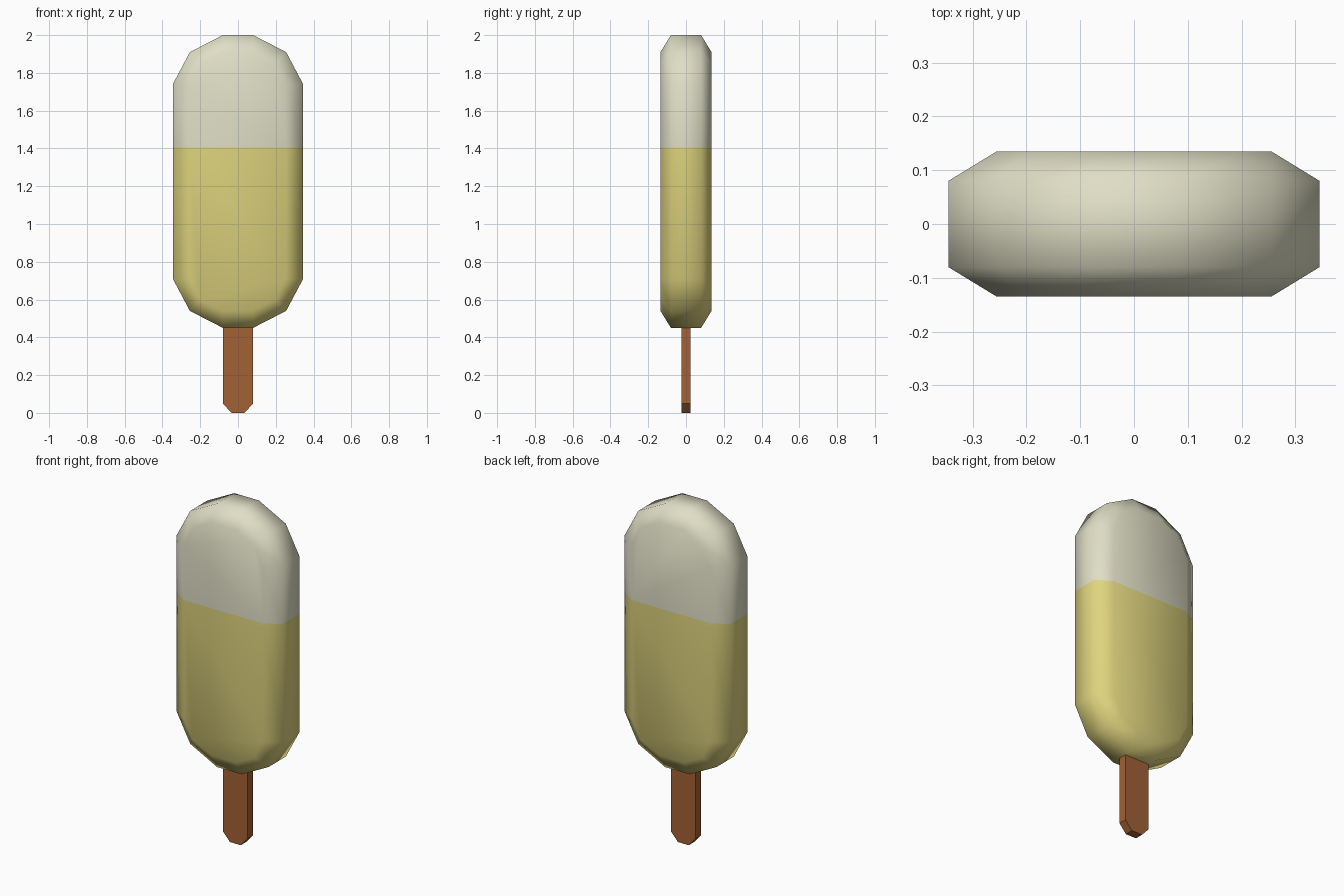
import bpy, bmesh

if "Cube" in bpy.data.objects:
    bpy.data.objects.remove(bpy.data.objects["Cube"])


def material(name, rgb):
    m = bpy.data.materials.new(name)
    m.diffuse_color = (*rgb, 1)
    m.use_nodes = True
    m.node_tree.nodes["Principled BSDF"].inputs["Base Color"].default_value = m.diffuse_color
    return m


cream = material("cream", (0.74, 0.73, 0.56))
yellow = material("yellow", (0.74, 0.66, 0.21))
brown = material("stick brown", (0.36, 0.12, 0.035))


def loft(name, rings, mats):
    """Bridge equal-length (y, [(x, z)...]) rings and cap both ends."""
    bm = bmesh.new()
    loops = [[bm.verts.new((x, y, z)) for x, z in pts] for y, pts in rings]
    n = len(loops[0])
    for a, b in zip(loops, loops[1:]):
        for i in range(n):
            j = (i + 1) % n
            bm.faces.new((a[i], a[j], b[j], b[i]))
    bm.faces.new(loops[0])
    bm.faces.new(loops[-1])
    bmesh.ops.recalc_face_normals(bm, faces=bm.faces)
    me = bpy.data.meshes.new(name)
    ob = bpy.data.objects.new(name, me)
    bpy.context.collection.objects.link(ob)
    for m in mats:
        me.materials.append(m)
    return ob, bm


def outline(quarter):
    """Mirror a quarter outline (offsets from the middle height) to all sides."""
    mid = 1.225
    right = [(x, mid + z) for x, z in quarter] + [(x, mid - z) for x, z in reversed(quarter)]
    return right + [(-x, z) for x, z in reversed(right)]


# Ice body: rounded slab, full outline in the middle, inset on front and back
outer = outline([(0.08, 0.775), (0.255, 0.685), (0.345, 0.515)])
inner = outline([(0.08, 0.685), (0.20, 0.625), (0.255, 0.515)])
body, bm = loft("ice_body", [(-0.135, inner), (-0.08, outer), (0.08, outer), (0.135, inner)],
                [yellow, cream])
# Cut at the colour line, cream above
bmesh.ops.bisect_plane(bm, geom=bm.verts[:] + bm.edges[:] + bm.faces[:],
                       plane_co=(0, 0, 1.405), plane_no=(0, 0, 1))
for f in bm.faces:
    f.smooth = True
    f.material_index = int(f.calc_center_median().z > 1.405)
bm.to_mesh(body.data)
bm.free()

# Wooden stick with clipped lower corners, reaching into the body
prof = [(0.035, 0), (0.08, 0.05), (0.08, 0.55), (-0.08, 0.55), (-0.08, 0.05), (-0.035, 0)]
stick, bm = loft("stick", [(-0.025, prof), (0.025, prof)], [brown])
bm.to_mesh(stick.data)
bm.free()
